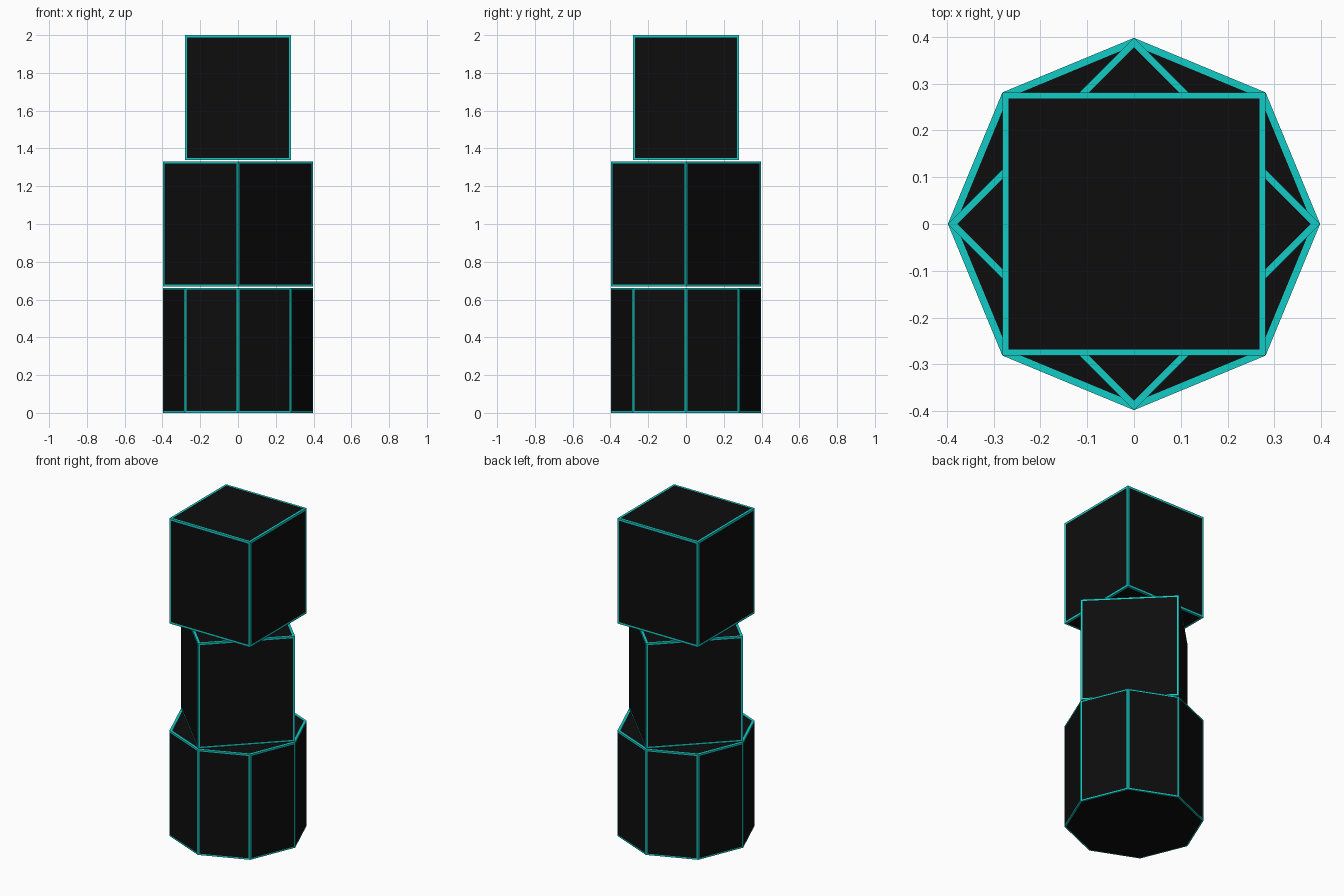
import bpy, bmesh, math

if "Cube" in bpy.data.objects:
    bpy.data.objects.remove(bpy.data.objects["Cube"])


def make_material(name, rgb):
    mat = bpy.data.materials.new(name)
    mat.diffuse_color = (*rgb, 1.0)
    mat.use_nodes = True
    mat.node_tree.nodes["Principled BSDF"].inputs["Base Color"].default_value = mat.diffuse_color
    return mat


BLACK = make_material("matte black", (0.004, 0.004, 0.004))
CYAN = make_material("cyan trim", (0.006, 0.6, 0.56))

HEIGHT = 0.662    # height of each block
STEP = 0.669      # block spacing, leaving a thin gap
RADIUS = 0.398    # distance from axis to corners


def outlined_prism(name, sides, start_angle, z0, side_trim, top_trim, bottom_trim):
    """Upright prism whose faces are black panels framed by cyan edges."""
    bm = bmesh.new()
    ring = []
    for i in range(sides):
        a = start_angle + 2 * math.pi * i / sides
        ring.append(bm.verts.new((RADIUS * math.cos(a), RADIUS * math.sin(a), z0)))
    base = bm.faces.new(ring)
    grown = bmesh.ops.extrude_face_region(bm, geom=[base], use_keep_orig=True)
    for v in grown["geom"]:
        if isinstance(v, bmesh.types.BMVert):
            v.co.z += HEIGHT
    bmesh.ops.recalc_face_normals(bm, faces=bm.faces)

    # Inset every face; the rim becomes trim, the centre stays a panel
    for face in list(bm.faces):
        nz = face.normal.z
        width = top_trim if nz > 0.5 else bottom_trim if nz < -0.5 else side_trim
        rim = bmesh.ops.inset_individual(bm, faces=[face], thickness=width,
                                         use_even_offset=True)
        for f in rim["faces"]:
            f.material_index = 1
        face.material_index = 0

    mesh = bpy.data.meshes.new(name)
    bm.to_mesh(mesh)
    bm.free()
    mesh.materials.append(BLACK)
    mesh.materials.append(CYAN)
    obj = bpy.data.objects.new(name, mesh)
    bpy.context.collection.objects.link(obj)
    return obj


# Octagonal block at the bottom
outlined_prism("octagonal_base", 8, 0.0, 0.0, 0.009, 0.015, 0.008)
# Square block turned to stand corner-forward
outlined_prism("turned_middle_block", 4, 0.0, STEP, 0.011, 0.014, 0.012)
# Square block facing forward on top
outlined_prism("top_block", 4, math.pi / 4, 2.0 - HEIGHT, 0.012, 0.013, 0.012)
